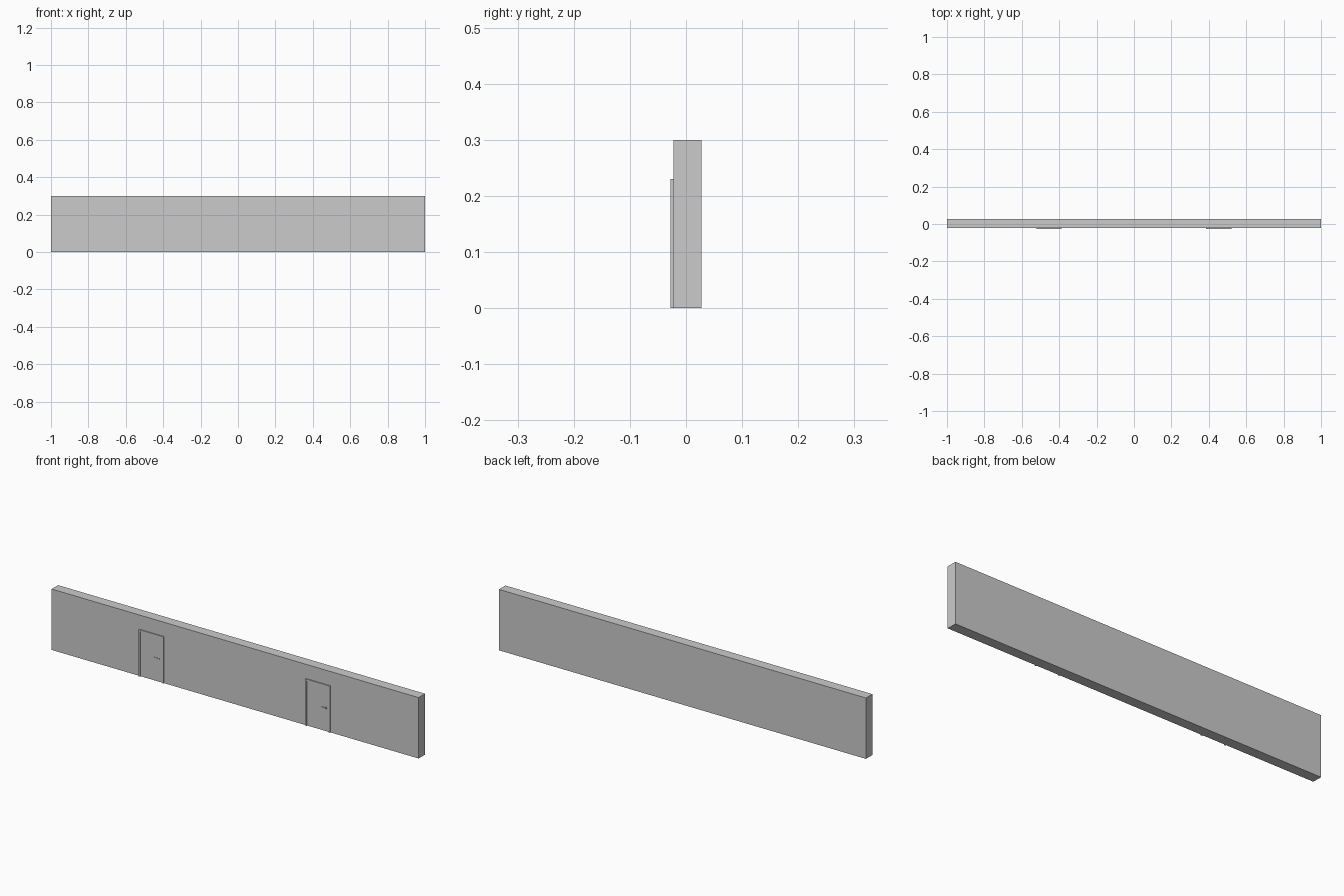
import bpy, bmesh
from math import pi
from mathutils import Matrix

if "Cube" in bpy.data.objects:
    bpy.data.objects.remove(bpy.data.objects["Cube"])


def make_object(name, bm):
    bmesh.ops.recalc_face_normals(bm, faces=bm.faces)
    mesh = bpy.data.meshes.new(name)
    bm.to_mesh(mesh)
    bm.free()
    obj = bpy.data.objects.new(name, mesh)
    bpy.context.collection.objects.link(obj)
    return obj


def box(name, x, y, z):
    bm = bmesh.new()
    size = [b - a for a, b in (x, y, z)]
    mid = [(a + b) / 2 for a, b in (x, y, z)]
    bmesh.ops.create_cube(bm, size=1, matrix=Matrix.Translation(mid) @ Matrix.Diagonal((*size, 1)))
    return make_object(name, bm)


def frame(name, x0, x1, top, width, front, back):
    # U-shaped profile extruded towards the wall
    outline = [(x0, 0), (x0, top), (x1, top), (x1, 0),
               (x1 - width, 0), (x1 - width, top - width),
               (x0 + width, top - width), (x0 + width, 0)]
    bm = bmesh.new()
    face = bm.faces.new([bm.verts.new((x, front, z)) for x, z in outline])
    result = bmesh.ops.extrude_face_region(bm, geom=[face])
    verts = [v for v in result["geom"] if isinstance(v, bmesh.types.BMVert)]
    bmesh.ops.translate(bm, verts=verts, vec=(0, back - front, 0))
    return make_object(name, bm)


def disc(name, x, z, radius, y0, y1):
    bm = bmesh.new()
    bmesh.ops.create_cone(bm, cap_ends=True, segments=16, radius1=radius, radius2=radius,
                          depth=y1 - y0,
                          matrix=Matrix.Translation((x, (y0 + y1) / 2, z)) @ Matrix.Rotation(pi / 2, 4, 'X'))
    return make_object(name, bm)


# Wall
FRONT, BACK = -0.0225, 0.0275
box("wall", (-1, 1), (FRONT, BACK), (0, 0.3))

# Two identical doors
for side, cx in (("left", -0.455), ("right", 0.453)):
    x0, x1 = cx - 0.0675, cx + 0.0675
    frame(side + "_door_frame", x0, x1, 0.23, 0.008, -0.0275, FRONT + 0.001)
    box(side + "_door_panel", (x0 + 0.008, x1 - 0.008), (-0.024, FRONT + 0.001), (0.002, 0.222))
    # Lever handle with round rose
    hx, hz = cx + 0.041, 0.114
    disc(side + "_handle_rose", hx, hz, 0.007, -0.0255, -0.0235)
    box(side + "_handle_lever", (hx - 0.027, hx + 0.003), (-0.0275, -0.025), (hz - 0.002, hz + 0.002))
